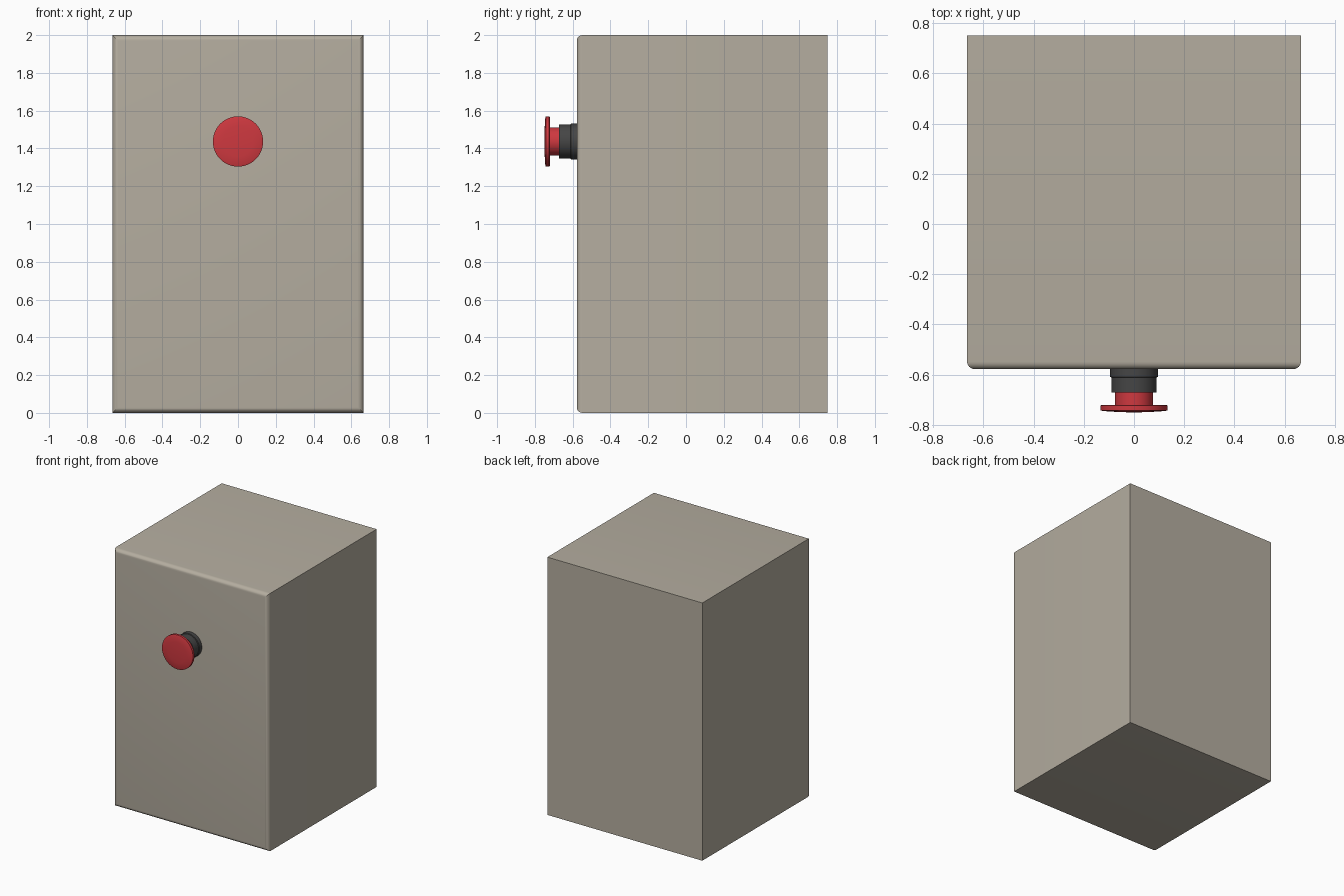
import bpy, bmesh
from math import sin, cos, pi, radians

if "Cube" in bpy.data.objects:
    bpy.data.objects.remove(bpy.data.objects["Cube"])

BUTTON_Z = 1.437


def material(name, color):
    m = bpy.data.materials.new(name)
    m.diffuse_color = (*color, 1)
    m.use_nodes = True
    m.node_tree.nodes["Principled BSDF"].inputs["Base Color"].default_value = m.diffuse_color
    return m


def finish(name, bm, mat, angle=30):
    bmesh.ops.recalc_face_normals(bm, faces=bm.faces)
    mesh = bpy.data.meshes.new(name)
    bm.to_mesh(mesh)
    bm.free()
    obj = bpy.data.objects.new(name, mesh)
    bpy.context.collection.objects.link(obj)
    mesh.materials.append(mat)
    bpy.ops.object.select_all(action='DESELECT')
    obj.select_set(True)
    bpy.context.view_layer.objects.active = obj
    bpy.ops.object.shade_smooth_by_angle(angle=radians(angle))
    return obj


def turned(name, profile, mat, n=64):
    """Revolve (radius, y) points around the button's y axis, capping both ends."""
    bm = bmesh.new()
    rings = [[bm.verts.new((r * cos(2 * pi * i / n), y, BUTTON_Z + r * sin(2 * pi * i / n)))
              for i in range(n)] for r, y in profile]
    for a, b in zip(rings, rings[1:]):
        for i in range(n):
            j = (i + 1) % n
            bm.faces.new((a[i], a[j], b[j], b[i]))
    bm.faces.new(rings[0])
    bm.faces.new(rings[-1])
    return finish(name, bm, mat)


beige = material("beige_housing", (0.46, 0.42, 0.35))
dark = material("dark_collar", (0.06, 0.06, 0.06))
red = material("red_button", (0.62, 0.04, 0.05))

# Housing block, rounded only around the front face
bm = bmesh.new()
bmesh.ops.create_cube(bm, size=1)
for v in bm.verts:
    v.co.x *= 1.33
    v.co.y = -0.578 if v.co.y < 0 else 0.75
    v.co.z = (v.co.z + 0.5) * 2
front_edges = [e for e in bm.edges if all(v.co.y < 0 for v in e.verts)]
bmesh.ops.bevel(bm, geom=front_edges, offset=0.03, segments=6, profile=0.5, affect='EDGES')
finish("housing", bm, beige)

# Stepped collar fixed to the front face
turned("button_collar", [(0.095, -0.57), (0.095, -0.609), (0.09, -0.612),
                         (0.09, -0.672)], dark)

# Mushroom button: stem and slightly domed head
turned("button_stem", [(0.075, -0.665), (0.075, -0.725)], red)
turned("button_head", [(0.13, -0.721), (0.133, -0.724), (0.133, -0.742), (0.125, -0.745),
                       (0.08, -0.748), (0.03, -0.75)], red)
